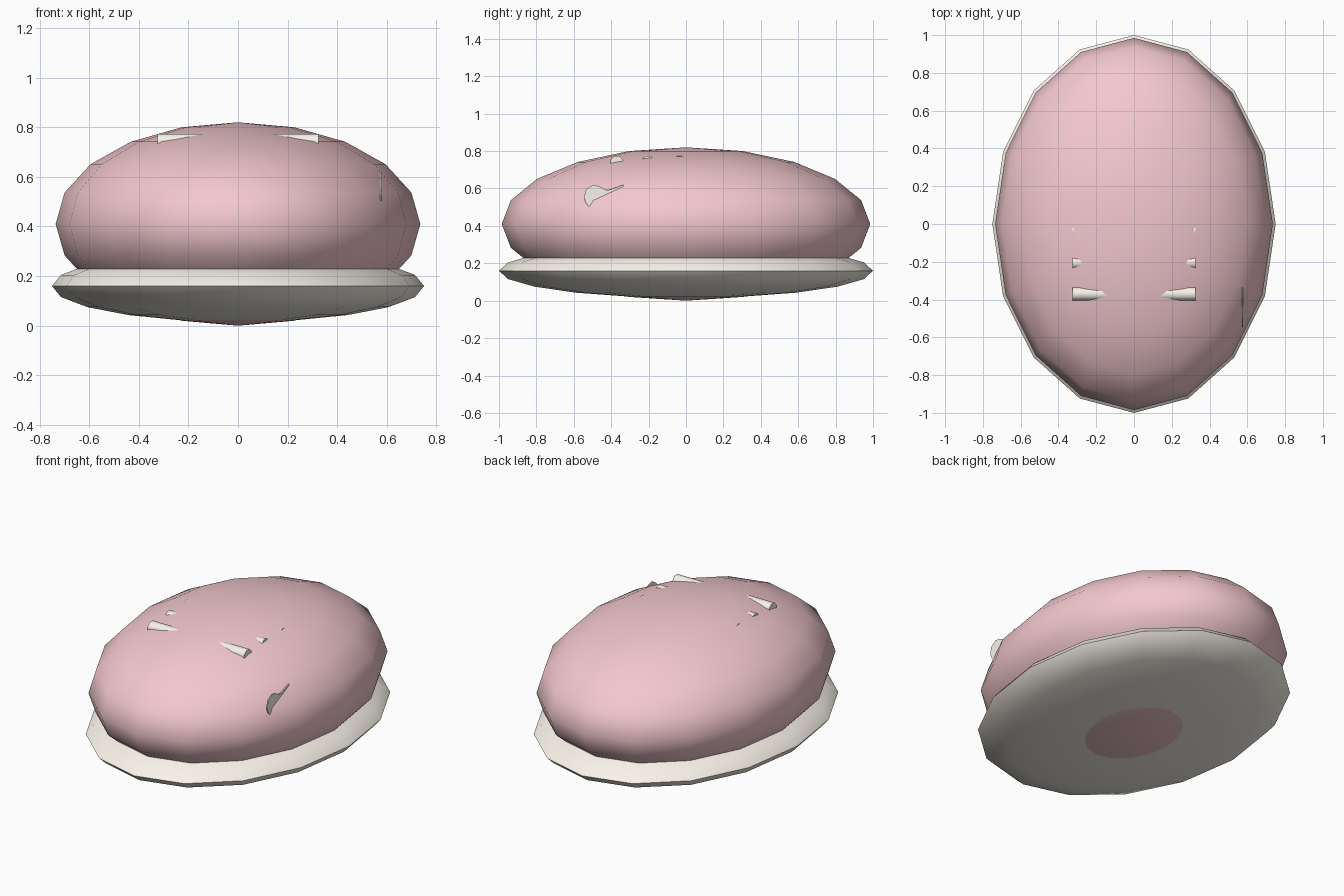
import bpy, bmesh, math
from mathutils import Matrix

if "Cube" in bpy.data.objects:
    bpy.data.objects.remove(bpy.data.objects["Cube"])


def material(name, color):
    m = bpy.data.materials.new(name)
    m.diffuse_color = (*color, 1)
    m.use_nodes = True
    m.node_tree.nodes["Principled BSDF"].inputs["Base Color"].default_value = m.diffuse_color
    return m


PINK = material("pink", (0.90, 0.58, 0.62))
CREAM = material("cream", (0.95, 0.90, 0.82))


def finish(name, bm, mat, smooth=True):
    me = bpy.data.meshes.new(name)
    bmesh.ops.recalc_face_normals(bm, faces=bm.faces)
    for f in bm.faces:
        f.smooth = smooth
    bm.to_mesh(me)
    bm.free()
    me.materials.append(mat)
    ob = bpy.data.objects.new(name, me)
    bpy.context.collection.objects.link(ob)
    if smooth:
        bpy.ops.object.select_all(action='DESELECT')
        ob.select_set(True)
        bpy.context.view_layer.objects.active = ob
        bpy.ops.object.shade_smooth_by_angle(angle=math.radians(50))
    return ob


def ellipsoid(name, z, radii, mat):
    bm = bmesh.new()
    bmesh.ops.create_uvsphere(
        bm, u_segments=16, v_segments=10, radius=1,
        matrix=Matrix.Translation((0, 0, z)) @ Matrix.Diagonal((*radii, 1)))
    finish(name, bm, mat)


# Main body and the flattened sole under it
ellipsoid("upper", 0.41, (0.735, 0.985, 0.41), PINK)
ellipsoid("sole", 0.16, (0.75, 1.0, 0.145), CREAM)

# Cross laces, mostly sunk into the upper
for i, y in enumerate((-0.37, -0.203, -0.035)):
    bm = bmesh.new()
    bmesh.ops.create_cone(
        bm, cap_ends=True, segments=8, radius1=0.037, radius2=0.037, depth=0.65,
        matrix=Matrix.Translation((0, y, 0.739)) @ Matrix.Rotation(math.pi / 2, 4, 'Y')
        @ Matrix.Rotation(math.pi / 8, 4, 'Z'))
    finish(f"lace_{i + 1}", bm, CREAM)

# Thin curved side stripe, partly sunk into the right side (y, z outline)
outline = [(-0.52, 0.503), (-0.537, 0.525), (-0.545, 0.556), (-0.535, 0.594),
           (-0.497, 0.619), (-0.46, 0.61), (-0.428, 0.591), (-0.406, 0.594),
           (-0.335, 0.62), (-0.335, 0.60), (-0.40, 0.55), (-0.48, 0.50)]
bm = bmesh.new()
face = bm.faces.new([bm.verts.new((0.572, y, z)) for y, z in outline])
side = bmesh.ops.extrude_face_region(bm, geom=[face])
bmesh.ops.translate(bm, vec=(0.006, 0, 0),
                    verts=[v for v in side["geom"] if isinstance(v, bmesh.types.BMVert)])
finish("side_stripe", bm, CREAM, smooth=False)
